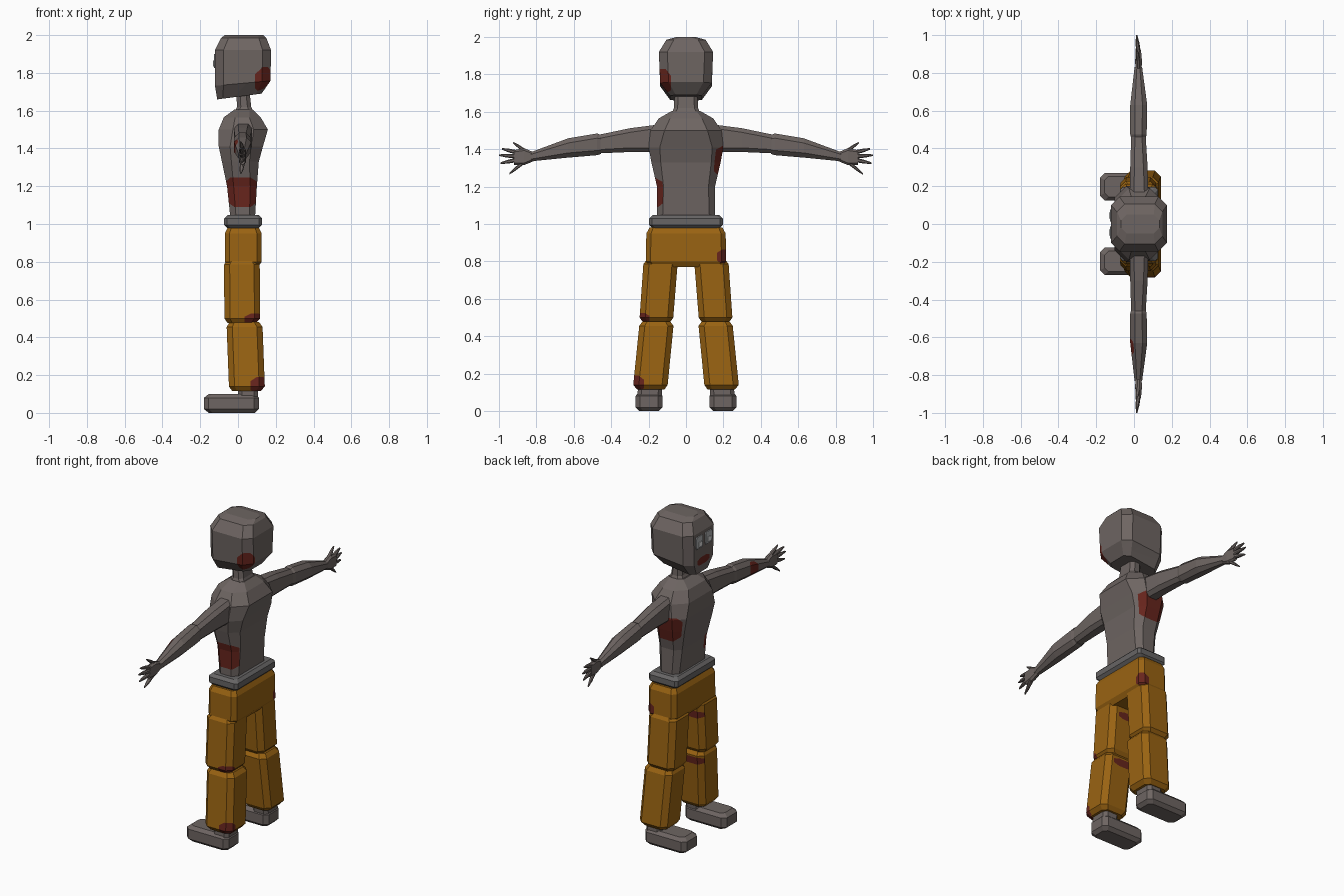
import bpy, bmesh, itertools
from mathutils import Vector


def material(name, rgb):
    m = bpy.data.materials.new(name)
    m.diffuse_color = (*rgb, 1)
    return m


SKIN = material("grey skin", (0.155, 0.130, 0.122))
BELT = material("belt grey", (0.135, 0.130, 0.130))
CLOTH = material("orange cloth", (0.32, 0.125, 0.006))
RED = material("dark red stain", (0.135, 0.018, 0.012))
EYE = material("eye grey", (0.42, 0.43, 0.44))
PUPIL = material("eye white", (0.75, 0.75, 0.75))


def loft(name, mat, sections, axis="z"):
    """Octagonal rings; section = (t, lo1, hi1, lo2, hi2, chamfer[, tilt]).
    axis z: t=z, 1=x, 2=y.  axis y: t=y, 1=x, 2=z."""
    bm = bmesh.new()
    rings = []
    for s in sections:
        t, a, b, c, d, k = s[:6]
        tilt = s[6] if len(s) > 6 else 0
        ring = []
        for u, v in ((a + k, c), (b - k, c), (b, c + k), (b, d - k),
                     (b - k, d), (a + k, d), (a, d - k), (a, c + k)):
            h = t + tilt * (u - (a + b) / 2)
            ring.append(bm.verts.new((u, v, h) if axis == "z" else (u, h, v)))
        rings.append(ring)
    for r, q in zip(rings, rings[1:]):
        for i in range(8):
            j = (i + 1) % 8
            bm.faces.new((r[i], r[j], q[j], q[i]))
    bm.faces.new(rings[0])
    bm.faces.new(rings[-1])
    bmesh.ops.recalc_face_normals(bm, faces=bm.faces)
    me = bpy.data.meshes.new(name)
    bm.to_mesh(me)
    bm.free()
    me.materials.append(mat)
    ob = bpy.data.objects.new(name, me)
    bpy.context.collection.objects.link(ob)
    return ob


def stain(ob, lo, hi):
    """Cut a rounded-off box region into the surface and colour it red."""
    lo, hi = Vector(lo), Vector(hi)
    mid, half = (lo + hi) / 2, (hi - lo) / 2
    me = ob.data
    if RED.name not in me.materials:
        me.materials.append(RED)
    bm = bmesh.new()
    bm.from_mesh(me)
    inside = list(bm.faces)
    for d in itertools.product((-1, 0, 1), repeat=3):
        count = sum(map(abs, d))
        if count not in (1, 2):
            continue
        n = Vector([d[i] / half[i] for i in range(3)])
        reach = 1 if count == 1 else 1.5
        co = mid + n * (reach / n.length_squared)
        geom = set(inside)
        for f in inside:
            geom.update(f.edges)
            geom.update(f.verts)
        out = bmesh.ops.bisect_plane(bm, geom=list(geom), dist=1e-5, plane_co=co, plane_no=n)
        faces = {g for g in out["geom"] if isinstance(g, bmesh.types.BMFace)}
        inside = [f for f in faces if (f.calc_center_median() - co).dot(n) < 0]
    for f in inside:
        f.material_index = 1
    bm.to_mesh(me)
    bm.free()


# Head with a slightly lower jaw at the front (-x)
head = loft("head", SKIN, [
    (1.675, -0.11, 0.125, -0.085, 0.085, 0.03, 0.13),
    (1.745, -0.122, 0.172, -0.138, 0.138, 0.045, 0.09),
    (1.92, -0.122, 0.175, -0.145, 0.145, 0.045),
    (1.985, -0.09, 0.15, -0.105, 0.105, 0.04),
    (2.0, -0.07, 0.135, -0.05, 0.05, 0.03)])
stain(head, (0.09, -0.2, 1.68), (0.25, -0.08, 1.83))
stain(head, (-0.16, -0.06, 1.71), (-0.08, 0.06, 1.76))

# Eyes: thin plates with a pale lower spot
for s, side in ((-1, "right"), (1, "left")):
    y = 0.045 * s
    loft(side + "_eye", EYE, [
        (1.825, -0.127, -0.119, y - 0.028, y + 0.028, 0.001),
        (1.84, -0.128, -0.119, y - 0.033, y + 0.033, 0.001),
        (1.89, -0.128, -0.119, y - 0.033, y + 0.033, 0.001),
        (1.90, -0.127, -0.119, y - 0.028, y + 0.028, 0.001)])
    loft(side + "_pupil", PUPIL, [
        (1.835, -0.132, -0.126, y - 0.015, y + 0.015, 0.001),
        (1.865, -0.132, -0.126, y - 0.015, y + 0.015, 0.001)])

# Neck
loft("neck", SKIN, [
    (1.57, -0.03, 0.09, -0.085, 0.085, 0.02),
    (1.62, -0.005, 0.07, -0.065, 0.065, 0.02),
    (1.71, -0.01, 0.06, -0.06, 0.06, 0.02)])

# Torso
torso = loft("torso", SKIN, [
    (1.03, -0.04, 0.09, -0.155, 0.155, 0.03),
    (1.20, -0.058, 0.10, -0.155, 0.155, 0.035),
    (1.33, -0.085, 0.11, -0.185, 0.185, 0.05),
    (1.41, -0.102, 0.132, -0.2, 0.2, 0.06),
    (1.50, -0.102, 0.158, -0.19, 0.19, 0.075),
    (1.565, -0.075, 0.12, -0.145, 0.145, 0.06),
    (1.605, -0.02, 0.08, -0.075, 0.075, 0.02)])
stain(torso, (-0.12, -0.3, 1.09), (0.13, -0.1, 1.245))
stain(torso, (-0.13, 0.14, 1.25), (0.14, 0.3, 1.42))

# Belt
loft("belt", BELT, [
    (0.978, -0.055, 0.11, -0.18, 0.18, 0.015),
    (0.995, -0.073, 0.127, -0.197, 0.197, 0.015),
    (1.03, -0.073, 0.127, -0.197, 0.197, 0.015),
    (1.047, -0.055, 0.11, -0.178, 0.178, 0.015)])

# Trouser hips
hips = loft("hips", CLOTH, [
    (0.77, -0.05, 0.105, -0.19, 0.19, 0.02),
    (0.80, -0.07, 0.125, -0.215, 0.215, 0.025),
    (0.95, -0.07, 0.125, -0.212, 0.212, 0.025),
    (0.98, -0.055, 0.11, -0.195, 0.195, 0.02)])
stain(hips, (0.07, 0.165, 0.785), (0.2, 0.28, 0.865))


def span(t, a, b, lo, hi, k, s):
    """Section mirrored across y for side s."""
    return (t, a, b, min(lo * s, hi * s), max(lo * s, hi * s), k)


for s, side in ((-1, "right"), (1, "left")):
    # Trouser legs
    thigh = loft(side + "_thigh", CLOTH, [
        span(0.475, -0.055, 0.095, 0.085, 0.23, 0.025, s),
        span(0.50, -0.072, 0.117, 0.068, 0.248, 0.03, s),
        span(0.785, -0.074, 0.115, 0.045, 0.228, 0.03, s),
        span(0.81, -0.055, 0.095, 0.06, 0.21, 0.025, s)])
    shin = loft(side + "_shin", CLOTH, [
        span(0.115, -0.03, 0.12, 0.115, 0.262, 0.025, s),
        span(0.14, -0.048, 0.142, 0.098, 0.282, 0.03, s),
        span(0.455, -0.06, 0.13, 0.067, 0.25, 0.03, s),
        span(0.48, -0.045, 0.112, 0.085, 0.232, 0.025, s)])
    # Ankle and foot
    loft(side + "_ankle", SKIN, [
        span(0.08, 0.0, 0.105, 0.13, 0.26, 0.02, s),
        span(0.15, 0.0, 0.105, 0.125, 0.255, 0.02, s)])
    loft(side + "_foot", SKIN, [
        span(0.0, -0.155, 0.09, 0.145, 0.25, 0.02, s),
        span(0.02, -0.18, 0.11, 0.125, 0.27, 0.025, s),
        span(0.08, -0.18, 0.11, 0.125, 0.27, 0.025, s),
        span(0.10, -0.155, 0.09, 0.143, 0.252, 0.02, s)])
    # Arm
    loft(side + "_upper_arm", SKIN, [
        (0.16 * s, -0.02, 0.075, 1.385, 1.53, 0.02),
        (0.30 * s, -0.02, 0.072, 1.385, 1.512, 0.022),
        (0.462 * s, -0.015, 0.062, 1.378, 1.478, 0.02)], "y")
    forearm = loft(side + "_forearm", SKIN, [
        (0.455 * s, -0.015, 0.062, 1.375, 1.475, 0.02),
        (0.475 * s, -0.02, 0.067, 1.368, 1.484, 0.025),
        (0.63 * s, -0.02, 0.07, 1.355, 1.458, 0.025),
        (0.83 * s, 0.003, 0.043, 1.335, 1.384, 0.012)], "y")
    # Hand and five tapering fingers
    loft(side + "_palm", SKIN, [
        (0.81 * s, 0.008, 0.04, 1.338, 1.382, 0.01),
        (0.865 * s, 0.006, 0.042, 1.315, 1.405, 0.012),
        (0.92 * s, 0.01, 0.037, 1.315, 1.395, 0.01)], "y")
    fingers = [(0.86, 1.39, 0.925, 1.435), (0.905, 1.383, 0.985, 1.402),
               (0.91, 1.362, 1.0, 1.368), (0.91, 1.342, 0.993, 1.325),
               (0.875, 1.325, 0.945, 1.268)]
    for i, (y0, z0, y1, z1) in enumerate(fingers):
        rows = []
        for f, w in ((0, 0.012), (0.55, 0.010), (1, 0.004)):
            y, z, x = y0 + (y1 - y0) * f, z0 + (z1 - z0) * f, 0.024 - 0.010 * f
            rows.append((y * s, x - w, x + w, z - w, z + w, w * 0.5))
        loft(f"{side}_finger_{i + 1}", SKIN, rows, "y")
    # Stains on the -y limbs
    if s < 0:
        stain(thigh, (0.035, -0.3, 0.46), (0.16, -0.195, 0.525))
        stain(thigh, (-0.08, -0.1, 0.70), (0.07, -0.02, 0.745))
        stain(shin, (0.065, -0.34, 0.10), (0.2, -0.225, 0.19))
        stain(shin, (-0.07, -0.12, 0.40), (0.09, -0.04, 0.445))
        stain(forearm, (-0.06, -0.70, 1.35), (0.0, -0.61, 1.47))
